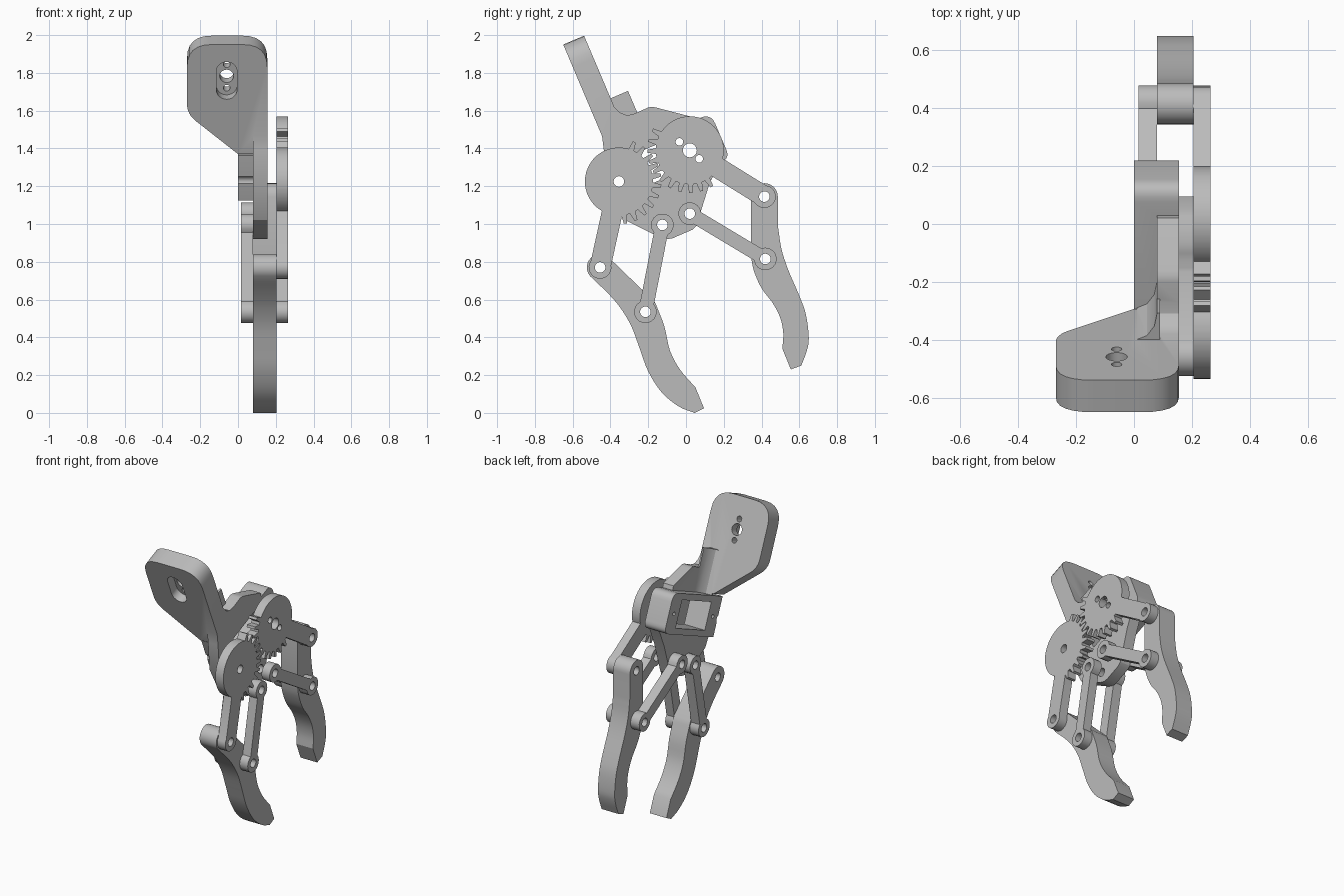
import bpy, bmesh, math
from mathutils import Vector

cube = bpy.data.objects.get("Cube")
if cube:
    bpy.data.objects.remove(cube, do_unlink=True)

grey = bpy.data.materials.new("matte grey")
grey.use_nodes = True
grey.diffuse_color = (0.5, 0.5, 0.5, 1)
grey.node_tree.nodes["Principled BSDF"].inputs["Base Color"].default_value = (0.5, 0.5, 0.5, 1)

TILT = math.radians(23)
UP = Vector((0, -math.sin(TILT), math.cos(TILT)))     # along the mount
OUT = Vector((0, math.cos(TILT), math.sin(TILT)))     # through the mount
TOP = Vector((0, -0.65, 1.95))                        # top edge of mount front


def side(a, b, c):
    return Vector((c, a, b))


def mount_frame(a, b, c):
    return TOP + Vector((a, 0, 0)) - UP * b + OUT * c


def box_frame(a, b, c):
    return Vector((c, -0.08, 1.355)) + OUT * a + UP * b


def prism(name, pts, lo, hi, frame=side):
    bm = bmesh.new()
    low = bm.faces.new([bm.verts.new(frame(a, b, lo)) for a, b in pts])
    res = bmesh.ops.extrude_face_region(bm, geom=[low])
    move = frame(0, 0, hi) - frame(0, 0, lo)
    bmesh.ops.translate(bm, vec=move, verts=[v for v in res["geom"] if isinstance(v, bmesh.types.BMVert)])
    bmesh.ops.recalc_face_normals(bm, faces=bm.faces[:])
    mesh = bpy.data.meshes.new(name)
    bm.to_mesh(mesh)
    bm.free()
    mesh.materials.append(grey)
    obj = bpy.data.objects.new(name, mesh)
    bpy.context.collection.objects.link(obj)
    return obj


def combine(obj, other, operation):
    mod = obj.modifiers.new("cut", "BOOLEAN")
    mod.operation, mod.solver, mod.object = operation, "EXACT", other
    bpy.context.view_layer.update()
    deps = bpy.context.evaluated_depsgraph_get()
    mesh = bpy.data.meshes.new_from_object(obj.evaluated_get(deps))
    obj.modifiers.clear()
    obj.data = mesh
    bpy.data.objects.remove(other, do_unlink=True)


def arc(c, r, start, end, n=14):
    return [(c[0] + r * math.cos(start + (end - start) * i / n),
             c[1] + r * math.sin(start + (end - start) * i / n)) for i in range(n + 1)]


def circle(c, r):
    return arc(c, r, 0, math.tau, 28)[:-1]


def rounded(corners, n=6):
    # corners: (a, b, radius), each rounded with a quadratic bend
    pts = []
    for i, (a, b, r) in enumerate(corners):
        p = Vector((a, b))
        before = Vector(corners[i - 1][:2])
        after = Vector(corners[(i + 1) % len(corners)][:2])
        s, e = p + (before - p).normalized() * r, p + (after - p).normalized() * r
        for k in range(n + 1):
            t = k / n
            pts.append(tuple(s * (1 - t) ** 2 + p * 2 * t * (1 - t) + e * t * t))
    return pts


def smooth(pts, n=4):
    v = [Vector(p) for p in pts]
    v = [v[0] * 2 - v[1]] + v + [v[-1] * 2 - v[-2]]
    out = []
    for a, b, c, d in zip(v, v[1:], v[2:], v[3:]):
        for k in range(n):
            t = k / n
            out.append(tuple(0.5 * (2 * b + (c - a) * t + (2 * a - 5 * b + 4 * c - d) * t * t
                                    + (3 * b - a - 3 * c + d) * t ** 3)))
    return out + [tuple(v[-2])]


def drill(obj, holes, r=0.028):
    for h in holes:
        combine(obj, prism("cutter", circle(h, r), -0.4, 0.4), "DIFFERENCE")


def bar(a, b, half, r):
    d = math.atan2(b[1] - a[1], b[0] - a[0])
    k = math.asin(half / r)
    return arc(a, r, d + k, d + math.tau - k) + arc(b, r, d + math.pi + k, d + 3 * math.pi - k)


GEAR_A, GEAR_B = (-0.355, 1.225), (0.02, 1.39)
PIN_A, PIN_B = (-0.455, 0.77), (0.415, 1.145)
LOW_A, LOW_B = (-0.215, 0.535), (0.42, 0.815)
BODY_A, BODY_B = (-0.125, 0.995), (0.02, 1.055)
FRONT = (0.205, 0.265)
REAR = (0.015, 0.08)

# Body: tilted mount, motor box and pivot plate in one piece
body = prism("body", rounded([(-0.27, 0, 0.13), (0.155, 0, 0.13), (0.155, 0.63, 0.001),
                              (0, 0.63, 0.001), (-0.27, 0.4, 0.06)]), 0, 0.12, mount_frame)
box = prism("box", rounded([(-0.285, -0.13, 0.001), (0.285, -0.13, 0.05),
                            (0.285, 0.13, 0.06), (-0.285, 0.13, 0.001)]), 0, 0.155, box_frame)
plate = prism("plate", [(-0.445, 1.47), (-0.385, 1.625), (-0.35, 1.59), (-0.31, 1.575), (-0.27, 1.585),
                        (-0.2, 1.617), (-0.18, 1.62), (-0.16, 1.617), (0.02, 1.57), (0.06, 1.45),
                        (0.18, 1.34), (0.12, 1.2), (0.055, 0.99), (0.035, 0.97), (-0.07, 0.925),
                        (-0.1, 0.92), (-0.14, 0.93), (-0.32, 1.02), (-0.42, 1.2), (-0.435, 1.39)],
              0.08, 0.155)
fillet = prism("fillet", [(0.01, 0.11), (0.01, 0.12), (0.045, 0.135), (0.07, 0.17), (0.08, 0.22),
                          (0.09, 0.22), (0.09, 0.11)], 0.36, 0.64,
               lambda a, b, c: mount_frame(a, c, b))
for part in (box, plate, fillet):
    combine(body, part, "UNION")

# Motor pocket with its screw holes, pivot holes and mount recess
pocket = prism("cutter", [(-0.17, -0.09), (0.17, -0.09), (0.17, 0.09), (-0.17, 0.09)], -0.1, 0.3, box_frame)
combine(body, pocket, "DIFFERENCE")
for a in (-0.225, 0.225):
    combine(body, prism("cutter", circle((a, 0), 0.012), -0.1, 0.06, box_frame), "DIFFERENCE")
drill(body, [GEAR_A, BODY_A, BODY_B])
slot = bar((-0.06, 0.155), (-0.06, 0.26), 0.0549, 0.055)
combine(body, prism("cutter", slot, -0.1, 0.06, mount_frame), "DIFFERENCE")
for s, r in ((0.14, 0.018), (0.207, 0.037), (0.275, 0.018)):
    combine(body, prism("cutter", circle((-0.06, s), r), -0.1, 0.3, mount_frame), "DIFFERENCE")


# Partly toothed gears with crank arms
def gear(name, c, pin, phase, first, last):
    pitch = math.tau / 24
    pts = []
    for k in range(24):
        a = phase + k * pitch
        toothed = (math.degrees(a) - first) % 360 <= last - first
        for f in (-0.32, -0.14, 0.14, 0.32):
            r = 0.225 if toothed and abs(f) < 0.2 else 0.18
            pts.append((c[0] + r * math.cos(a + f * pitch), c[1] + r * math.sin(a + f * pitch)))
    obj = prism(name, pts, *FRONT)
    combine(obj, prism("arm", bar(c, pin, 0.055, 0.06), *FRONT), "UNION")
    drill(obj, [pin])
    return obj


mesh_angle = math.atan2(GEAR_B[1] - GEAR_A[1], GEAR_B[0] - GEAR_A[0])
driven = gear("driven_gear", GEAR_A, PIN_A, mesh_angle, -82, 72)
drill(driven, [GEAR_A])
driver = gear("driver_gear", GEAR_B, PIN_B, mesh_angle + math.pi + math.tau / 48, 142, 302)
drill(driver, [GEAR_B], 0.037)
drill(driver, [(-0.035, 1.435), (0.07, 1.345)], 0.02)

# Parallel links on both faces of the fingers
for label, a, b in (("front_finger", BODY_A, LOW_A), ("back_finger", BODY_B, LOW_B)):
    for where, span in (("outer", FRONT), ("inner", REAR)):
        drill(prism(f"{label}_{where}_link", bar(a, b, 0.037, 0.06), *span), [a, b])

# Curved fingers
outer_a = [(-0.5, 0.715), (-0.42, 0.64), (-0.35, 0.56), (-0.29, 0.46), (-0.245, 0.34), (-0.2, 0.22),
           (-0.13, 0.11), (-0.04, 0.035), (0.045, 0.0)]
inner_a = [(0.095, 0.025), (0.05, 0.135)]
inner_a2 = [(0.05, 0.135), (-0.03, 0.227), (-0.085, 0.33), (-0.115, 0.46), (-0.164, 0.586)]
finger = prism("front_finger", arc(PIN_A, 0.07, math.pi / 4, 1.22 * math.pi) + smooth(outer_a)[1:]
               + inner_a[:1] + smooth(inner_a2), 0.08, 0.205)
drill(finger, [PIN_A, LOW_A])

inner_b = [(0.345, 0.82), (0.36, 0.75), (0.4, 0.66), (0.46, 0.58), (0.5, 0.5), (0.515, 0.42), (0.51, 0.34)]
outer_b = [(0.61, 0.25), (0.64, 0.33), (0.65, 0.4), (0.635, 0.52), (0.6, 0.62), (0.54, 0.76),
           (0.505, 0.87), (0.488, 0.98)]
finger = prism("back_finger", arc(PIN_B, 0.071, 0, math.pi) + smooth(inner_b) + [(0.555, 0.23)]
               + smooth(outer_b), 0.08, 0.205)
drill(finger, [PIN_B, LOW_B])

# Smooth the round walls, keep the edges crisp
for obj in bpy.context.collection.objects:
    if obj.type == "MESH" and obj.data.materials and obj.data.materials[0] == grey:
        bpy.ops.object.select_all(action="DESELECT")
        obj.select_set(True)
        bpy.context.view_layer.objects.active = obj
        bpy.ops.object.shade_smooth_by_angle(angle=math.radians(25))
